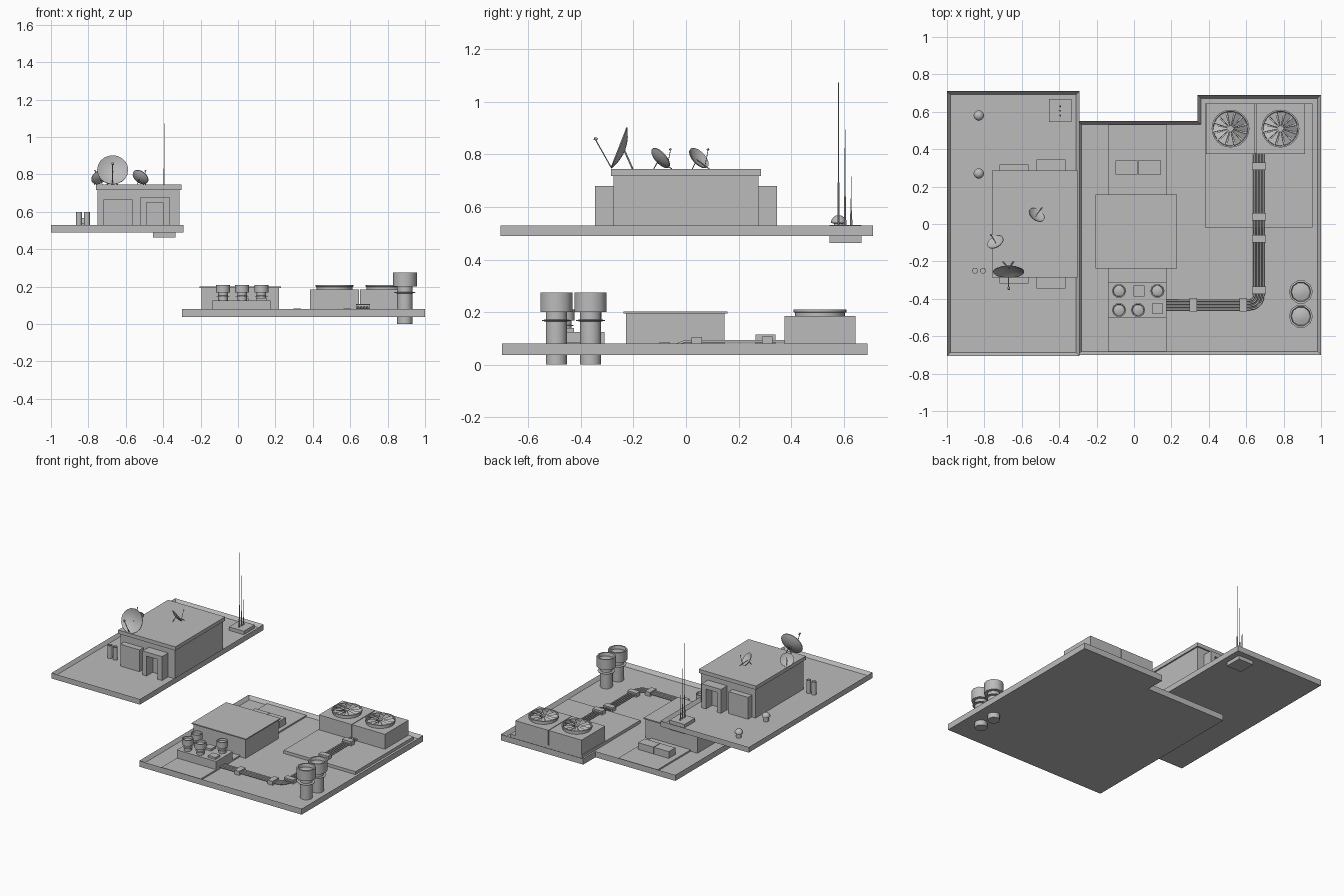
import bpy, bmesh, math
from mathutils import Vector

if "Cube" in bpy.data.objects:
    bpy.data.objects.remove(bpy.data.objects["Cube"])

GREY = (0.5, 0.5, 0.5, 1)
mat = bpy.data.materials.new("concrete grey")
mat.use_nodes = True
mat.diffuse_color = GREY
mat.node_tree.nodes["Principled BSDF"].inputs["Base Color"].default_value = GREY


def finish(name, bm, smooth=False):
    bmesh.ops.recalc_face_normals(bm, faces=bm.faces)
    mesh = bpy.data.meshes.new(name)
    bm.to_mesh(mesh)
    bm.free()
    mesh.materials.append(mat)
    ob = bpy.data.objects.new(name, mesh)
    bpy.context.collection.objects.link(ob)
    if smooth:
        bpy.ops.object.select_all(action='DESELECT')
        ob.select_set(True)
        bpy.context.view_layer.objects.active = ob
        bpy.ops.object.shade_smooth_by_angle(angle=math.radians(50))
    return ob


def box(name, x0, x1, y0, y1, z0, z1):
    bm = bmesh.new()
    bmesh.ops.create_cube(bm, size=1)
    for v in bm.verts:
        v.co = ((x0 + x1) / 2 + v.co.x * (x1 - x0),
                (y0 + y1) / 2 + v.co.y * (y1 - y0),
                (z0 + z1) / 2 + v.co.z * (z1 - z0))
    return finish(name, bm)


def slab(name, outline, z0, z1, sunk):
    """Flat roof with a raised parapet around a sunken floor."""
    bm = bmesh.new()
    base = bm.faces.new([bm.verts.new((x, y, z1)) for x, y in outline])
    base.normal_update()
    ext = bmesh.ops.extrude_face_region(bm, geom=[base], use_keep_orig=True)
    top = [f for f in ext["geom"] if isinstance(f, bmesh.types.BMFace)][0]
    for v in base.verts:
        v.co.z = z0
    bmesh.ops.inset_region(bm, faces=[top], thickness=0.018, use_even_offset=True)
    for v in top.verts:
        v.co.z = z1 - sunk
    return finish(name, bm)


def lathe(name, profile, at, sides=8, axis=(0, 0, 1)):
    """Spin a (radius, height) profile around an axis."""
    bm = bmesh.new()
    vs = [bm.verts.new((r, 0, z)) for r, z in profile]
    edges = [bm.edges.new(p) for p in zip(vs, vs[1:])]
    bmesh.ops.spin(bm, geom=vs + edges, cent=(0, 0, 0), axis=(0, 0, 1),
                   angle=math.tau, steps=sides, use_merge=True)
    bmesh.ops.remove_doubles(bm, verts=bm.verts, dist=1e-5)
    bmesh.ops.rotate(bm, verts=bm.verts, matrix=Vector(axis).to_track_quat('Z', 'Y').to_matrix())
    bmesh.ops.translate(bm, verts=bm.verts, vec=at)
    return finish(name, bm, True)


def rod(name, a, b, r, sides=6):
    a, b = Vector(a), Vector(b)
    h = (b - a).length
    return lathe(name, [(0, 0), (r, 0), (r, h), (0, h)], a, sides, b - a)


# Roof slabs
LOW, HIGH = 0.055, 0.507
slab("lower_roof", [(-.3, -.7), (1, -.7), (1, .69), (.34, .69), (.34, .55), (-.3, .55)],
     .037, .08, .025)
slab("upper_roof", [(-1, -.705), (-.292, -.705), (-.292, .71), (-1, .71)], .49, .53, .023)

# Upper penthouse
box("penthouse_walls", -.75, -.312, -.275, .275, HIGH, .72)
box("penthouse_cap", -.76, -.302, -.285, .285, .718, .745)
for side, label in ((-1, "front"), (1, "back")):
    def bay(name, x0, x1, y0, y1, z0, z1):
        box(f"{label}_{name}", x0, x1, *sorted((side * y0, side * y1)), z0, z1)
    bay("cabinet", -.72, -.565, .27, .318, HIGH, .665)
    bay("porch_left_wall", -.402, -.367, .27, .345, HIGH, .65)
    bay("porch_right_wall", -.522, -.49, .27, .345, HIGH, .65)
    bay("porch_top", -.522, -.367, .27, .345, .65, .68)


# Satellite dishes
def dish(name, center, axis, r, feet):
    axis = Vector(axis).normalized()
    c = Vector(center)
    depth = r * .28
    steps = [i / 5 for i in range(6)]
    bowl = [(r * t, depth * (t * t - 1)) for t in steps]
    back = [(r * t, depth * (t * t - 1) - .004) for t in reversed(steps)]
    lathe(name, bowl + back, c, 20, axis)
    feed = c + axis * r * 1.15
    low = axis.cross(axis.cross(Vector((0, 0, 1)))).normalized()
    rod(name + "_feed_arm", c + low * r * .95, feed, r * .03)
    rod(name + "_feed_horn", feed - axis * r * .12, feed + axis * r * .05, r * .08)
    for foot in feet:
        rod(name + "_leg", c - axis * depth, foot, r * .04)


dish("large_dish", (-.67, -.257, .825), (0, -.93, .36), .083,
     [(-.7, -.203, .745), (-.645, -.203, .745)])
for name, x, y, ax, ay in (("left_dish", -.52, .05, .48, .64), ("right_dish", -.742, -.095, -.42, .68)):
    dish(name, (x, y, .787), (ax, ay, .6), .047,
         [(x - ax * .04, y - ay * .04, .745), (x + ax * .06, y + ay * .06, .745)])

# Antenna mast box and whips
box("antenna_box", -.455, -.335, .545, .668, .463, .532)
for y, top in ((.58, 1.073), (.605, .895), (.628, .715)):
    mid = .53 + (top - .53) * .3
    lathe("antenna", [(0, .53), (.005, .53), (.004, mid), (.0022, mid), (.0016, top), (0, top)],
          (-.395, y, 0), 6)

# Upper roof mushroom vents and half-round pipes
for y in (.58, .27):
    lathe("dome_vent", [(0, 0), (.018, 0), (.018, .03), (.028, .032), (.028, .042),
                        (.02, .054), (.01, .06), (0, .061)], (-.83, y, HIGH), 12)
for x in (-.85, -.808):
    lathe("short_pipe", [(.013, HIGH), (.016, HIGH), (.016, .6), (.013, .6), (.013, HIGH)],
          (x, -.25, 0), 10)

# Lower roof walkway, plant room and pads
box("walkway", -.14, .175, -.682, .532, LOW - .005, .066)
box("plant_room_walls", -.195, .22, -.228, .147, LOW, .196)
box("plant_room_cap", -.205, .23, -.237, .157, .194, .202)
box("hatch_left", .022, .145, .265, .34, .06, .115)
box("hatch_right", -.1, .018, .265, .34, .06, .115)
box("vent_platform", -.14, .175, -.5, -.31, LOW, .125)
box("equipment_pad", .38, .955, -.02, .645, LOW - .005, .077)
box("small_box", -.003, .055, -.388, -.33, .12, .14)
box("small_box", .095, .155, -.478, -.425, .12, .14)


# Exhausts: stem, flange and open cap
def exhaust(name, x, y, z0, z1, stem, cap, cap_h, sides):
    zc = z1 - cap_h
    lathe(name, [(0, z0), (stem, z0), (stem, zc - .035 * cap / .063), (cap * .9, zc - .033 * cap / .063),
                 (cap * .9, zc - .03 * cap / .063), (stem, zc - .027 * cap / .063), (stem, zc),
                 (cap, zc), (cap, z1), (cap * .84, z1), (cap * .78, z1 - cap_h * .3),
                 (cap * .4, z1 - cap_h * .2), (0, z1 - cap_h * .15)], (x, y, 0), sides)


for y in (-.363, -.493):
    exhaust("tall_stack", .892, y, 0, .275, .042, .064, .075, 10)
for x, y in ((-.08, -.358), (.125, -.358), (-.08, -.46), (.022, -.46)):
    exhaust("roof_exhaust", x, y, .12, .21, .026, .038, .042, 10)

# Cooling units with fans
for x in (.516, .783):
    box("cooling_unit", x - .131, x + .131, .375, .645, LOW, .185)
    lathe("fan_ring", [(.09, .185), (.095, .185), (.095, .198), (.101, .2), (.101, .21),
                       (.093, .21), (.09, .185)], (x, .51, 0), 24)
    rod("fan_hub", (x, .51, .185), (x, .51, .208), .016, 12)
    bm = bmesh.new()
    for i in range(12):
        a = math.tau * i / 12
        corners = [(.014, -.003, .198), (.09, -.019, .19), (.09, .019, .207), (.014, .003, .204)]
        bm.faces.new([bm.verts.new((x + u * math.cos(a) - v * math.sin(a),
                                    .51 + u * math.sin(a) + v * math.cos(a), z))
                      for u, v, z in corners])
    blades = finish("fan_blades", bm)
    blades.modifiers.new("thickness", 'SOLIDIFY').thickness = .002

# Pipe run with a rounded corner and a step up onto the pad
curve = bpy.data.curves.new("pipe_run", 'CURVE')
curve.dimensions = '3D'
curve.bevel_depth = .0055
curve.bevel_resolution = 1
curve.materials.append(mat)
for d in (-.024, -.008, .008, .024):
    r = .047 + d
    pts = [(.62 + r, .38, .089), (.62 + r, -.005, .089), (.62 + r, -.05, .07)]
    for i in range(6):
        a = math.pi / 2 * i / 5
        pts.append((.62 + r * math.cos(a), -.385 - r * math.sin(a), .07))
    pts.append((.17, -.385 - r, .07))
    spline = curve.splines.new('POLY')
    spline.points.add(len(pts) - 1)
    for p, co in zip(spline.points, pts):
        p.co = (*co, 1)
bpy.context.collection.objects.link(bpy.data.objects.new("pipe_run", curve))

# Pipe brackets
for y, z0, z1 in ((.308, .07, .108), (.04, .07, .105), (-.08, .05, .084), (-.355, .05, .084)):
    box("pipe_bracket", .63, .705, y - .02, y + .02, z0, z1)
for x in (.585, .318):
    box("pipe_bracket", x - .02, x + .02, -.468, -.395, .05, .084)
